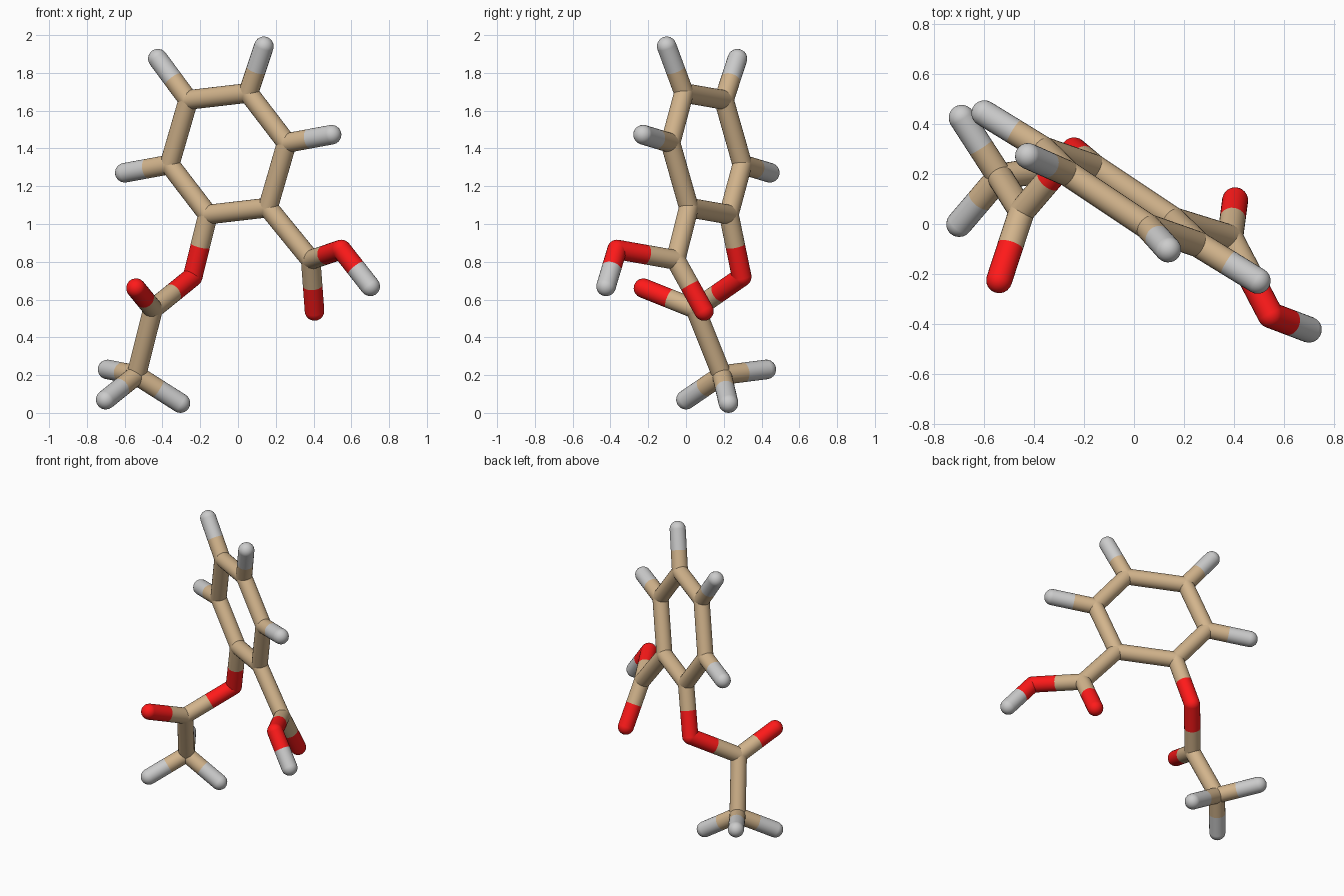
import bpy, bmesh, math
from mathutils import Vector, Matrix

if "Cube" in bpy.data.objects:
    bpy.data.objects.remove(bpy.data.objects["Cube"])

R = 0.052      # stick radius
SIDES = 24

def material(name, rgb):
    m = bpy.data.materials.new(name)
    m.diffuse_color = (*rgb, 1)
    m.use_nodes = True
    m.node_tree.nodes["Principled BSDF"].inputs["Base Color"].default_value = m.diffuse_color
    return m

MATS = {"carbon": material("tan", (0.645, 0.456, 0.262)),
        "oxygen": material("red", (1.0, 0.01, 0.01)),
        "hydrogen": material("light_grey", (0.55, 0.55, 0.55))}

# Atom centres
atoms = {
    "oxygen_ester": (-0.24, 0.295, 0.72),
    "carbon_acetyl": (-0.45, 0.05, 0.55),
    "oxygen_acetyl": (-0.54, -0.225, 0.66),
    "carbon_methyl": (-0.538, 0.19, 0.20),
    "hydrogen_methyl_a": (-0.69, 0.425, 0.23),
    "hydrogen_methyl_b": (-0.70, 0.0, 0.07),
    "hydrogen_methyl_c": (-0.305, 0.225, 0.052),
    "carbon_acid": (0.385, -0.055, 0.81),
    "oxygen_acid": (0.405, 0.095, 0.54),
    "oxygen_hydroxyl": (0.547, -0.365, 0.865),
    "hydrogen_hydroxyl": (0.70, -0.423, 0.67),
}
bonds = [("carbon_ring_0", "oxygen_ester"), ("oxygen_ester", "carbon_acetyl"),
         ("carbon_acetyl", "oxygen_acetyl"), ("carbon_acetyl", "carbon_methyl"),
         ("carbon_ring_1", "carbon_acid"), ("carbon_acid", "oxygen_acid"),
         ("carbon_acid", "oxygen_hydroxyl"), ("oxygen_hydroxyl", "hydrogen_hydroxyl")]
bonds += [("carbon_methyl", "hydrogen_methyl_" + k) for k in "abc"]

# Hexagonal ring: three corner offsets mirrored through the centre
centre = Vector((-0.052, 0.108, 1.372))
offsets = [Vector((-0.107, 0.119, -0.322)), Vector((0.211, -0.093, -0.285)),
           Vector((0.31, -0.19, 0.057))]
offsets += [-o for o in offsets]
for i, o in enumerate(offsets):
    atoms[f"carbon_ring_{i}"] = centre + o
    bonds.append((f"carbon_ring_{i}", f"carbon_ring_{(i + 1) % 6}"))
    if i > 1:   # outward hydrogens
        atoms[f"hydrogen_ring_{i}"] = centre + o * 1.765
        bonds.append((f"carbon_ring_{i}", f"hydrogen_ring_{i}"))

def half_stick(bm, a, b):
    """Open tube from atom a to the middle of the bond."""
    d = (b - a) / 2
    rot = d.to_track_quat('Z', 'Y').to_matrix().to_4x4()
    bmesh.ops.create_cone(bm, cap_ends=False, segments=SIDES, radius1=R, radius2=R,
                          depth=d.length, matrix=Matrix.Translation(a + d / 2) @ rot)

# One object per atom: round joint plus its half of every bond
for name, pos in atoms.items():
    p = Vector(pos)
    ends = [Vector(atoms[b if a == name else a]) for a, b in bonds if name in (a, b)]
    bm = bmesh.new()
    rot = (ends[0] - p).to_track_quat('Z', 'Y').to_matrix().to_4x4()
    bmesh.ops.create_uvsphere(bm, u_segments=SIDES, v_segments=SIDES // 2, radius=R,
                              matrix=Matrix.Translation(p) @ rot)
    for e in ends:
        half_stick(bm, p, e)
    for f in bm.faces:
        f.smooth = True
    me = bpy.data.meshes.new(name)
    bm.to_mesh(me)
    bm.free()
    me.materials.append(MATS[name.split("_")[0]])
    bpy.context.collection.objects.link(bpy.data.objects.new(name, me))
